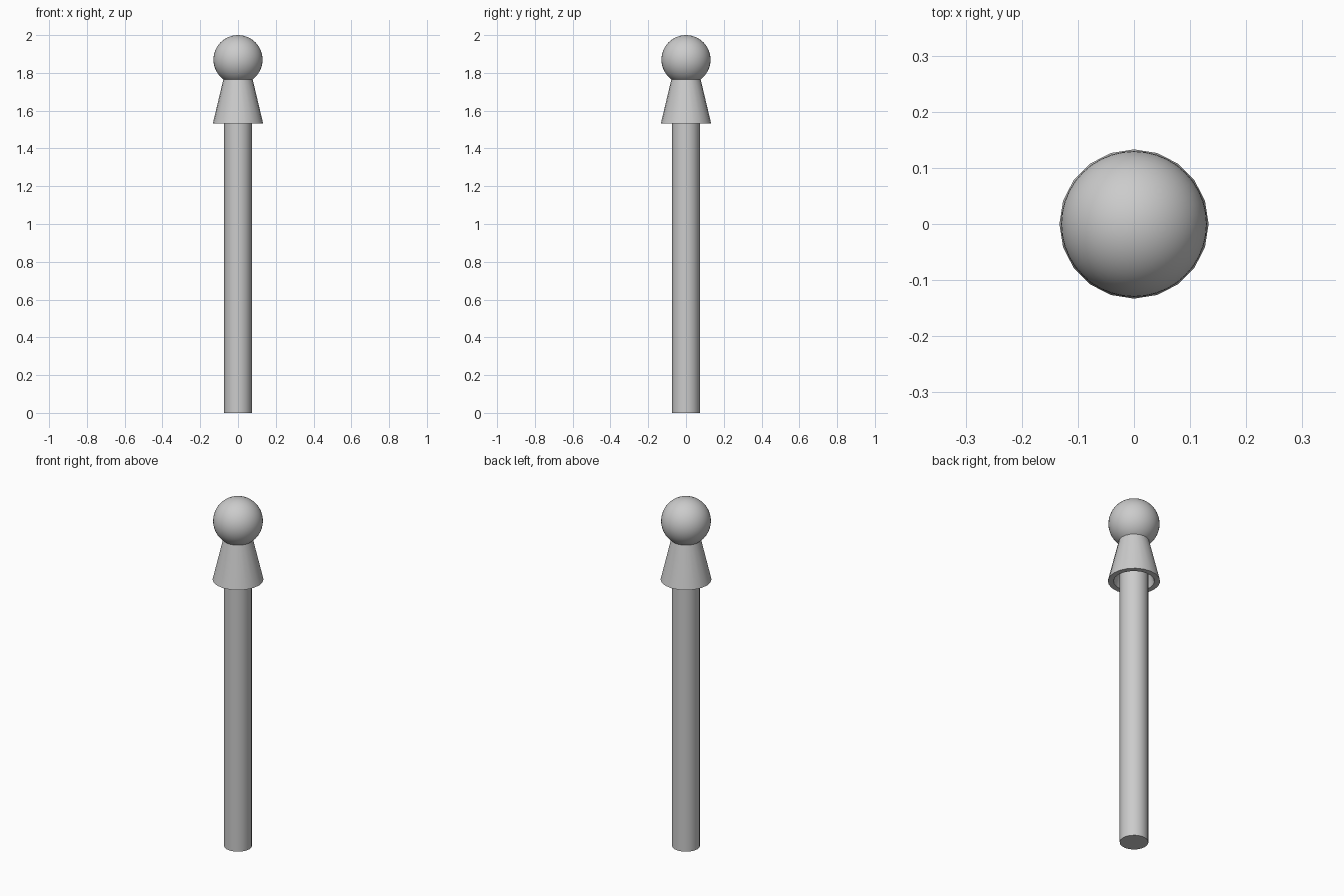
import bpy, bmesh, math

if "Cube" in bpy.data.objects:
    bpy.data.objects.remove(bpy.data.objects["Cube"])


def lathe(name, profile, sides, angle=40):
    """Revolve an (r, z) profile around the z axis; r = 0 makes a pole."""
    bm = bmesh.new()
    rings = []
    for r, z in profile:
        if r == 0:
            rings.append([bm.verts.new((0, 0, z))] * sides)
        else:
            rings.append([bm.verts.new((r * math.cos(2 * math.pi * i / sides),
                                        r * math.sin(2 * math.pi * i / sides), z))
                          for i in range(sides)])
    for a, b in zip(rings, rings[1:]):
        for i in range(sides):
            j = (i + 1) % sides
            bm.faces.new(list(dict.fromkeys((a[i], a[j], b[j], b[i]))))
    bmesh.ops.recalc_face_normals(bm, faces=bm.faces)
    mesh = bpy.data.meshes.new(name)
    bm.to_mesh(mesh)
    bm.free()
    obj = bpy.data.objects.new(name, mesh)
    bpy.context.collection.objects.link(obj)
    bpy.ops.object.select_all(action='DESELECT')
    obj.select_set(True)
    bpy.context.view_layer.objects.active = obj
    bpy.ops.object.shade_smooth_by_angle(angle=math.radians(angle))
    return obj


# straight shaft
lathe("shaft", [(0, 0), (0.073, 0), (0.073, 1.7), (0, 1.7)], 20)

# flared collar, hollow underneath and running into the shaft
lathe("collar", [(0, 1.768), (0.077, 1.768), (0.133, 1.533),
                 (0.104, 1.533), (0.066, 1.69), (0, 1.69)], 20)

# ball on top
bpy.ops.mesh.primitive_uv_sphere_add(segments=40, ring_count=24,
                                     radius=0.13, location=(0, 0, 1.87))
ball = bpy.context.object
ball.name = "ball"
bpy.ops.object.shade_smooth()
